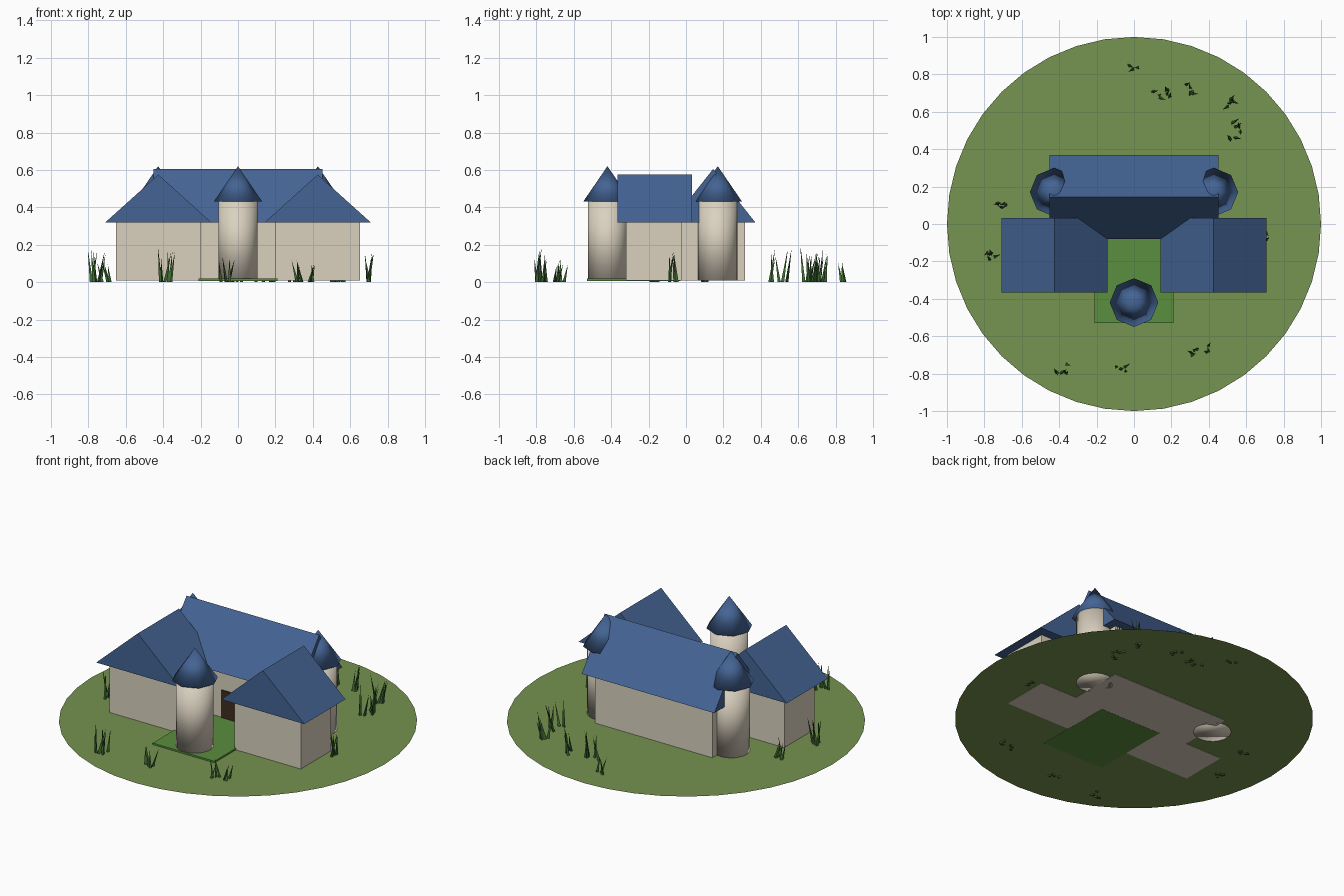
import bpy, bmesh, math, random
from mathutils import Vector

random.seed(4)
cube = bpy.data.objects.get("Cube")
if cube:
    bpy.data.objects.remove(cube, do_unlink=True)


def material(name, r, g, b):
    # sRGB 0-255 to linear
    lin = [((c / 255 + 0.055) / 1.055) ** 2.4 for c in (r, g, b)]
    m = bpy.data.materials.new(name)
    m.use_nodes = True
    m.diffuse_color = (*lin, 1)
    m.node_tree.nodes["Principled BSDF"].inputs["Base Color"].default_value = (*lin, 1)
    return m


MEADOW = material("meadow green", 118, 147, 80)
LAWN = material("lawn green", 90, 142, 62)
ROOF = material("slate blue", 68, 100, 148)
WALL = material("cream plaster", 218, 209, 191)
DOOR = material("dark wood", 64, 44, 30)
GRASS = material("grass green", 62, 106, 50)

FLOOR = 0.008
EAVE = 0.32


def finish(name, bm, mat, smooth=False):
    bmesh.ops.recalc_face_normals(bm, faces=bm.faces)
    for f in bm.faces:
        f.smooth = smooth
    me = bpy.data.meshes.new(name)
    bm.to_mesh(me)
    bm.free()
    me.materials.append(mat)
    ob = bpy.data.objects.new(name, me)
    bpy.context.collection.objects.link(ob)
    return ob


def box(name, lo, hi, mat):
    bm = bmesh.new()
    bmesh.ops.create_cube(bm, size=1)
    for v in bm.verts:
        v.co = [(a + b) / 2 + c * (b - a) for a, b, c in zip(lo, hi, v.co)]
    return finish(name, bm, mat)


def gable_roof(name, center, half_width, half_length, ridge, along_x):
    # closed triangular prism, extruded along its ridge
    bm = bmesh.new()
    profile = [(-half_width, EAVE), (half_width, EAVE), (0, ridge)]
    ends = []
    for s in (-half_length, half_length):
        ends.append([bm.verts.new((center[0] + (s if along_x else w),
                                   center[1] + (w if along_x else s), z))
                     for w, z in profile])
    for end in ends:
        bm.faces.new(end)
    for i in range(3):
        j = (i + 1) % 3
        bm.faces.new((ends[0][i], ends[0][j], ends[1][j], ends[1][i]))
    return finish(name, bm, ROOF)


def cone(name, x, y, z0, z1, r0, r1, sides, mat):
    bm = bmesh.new()
    bmesh.ops.create_cone(bm, cap_ends=True, segments=sides,
                          radius1=r0, radius2=r1, depth=z1 - z0)
    bmesh.ops.translate(bm, verts=bm.verts, vec=(x, y, (z0 + z1) / 2))
    return finish(name, bm, mat, smooth=True)


# Ground disc and lawn
bm = bmesh.new()
bmesh.ops.create_circle(bm, cap_ends=True, segments=40, radius=1)
bmesh.ops.translate(bm, verts=bm.verts, vec=(0, 0, 0.01))
finish("ground", bm, MEADOW)
box("lawn", (-0.21, -0.53, FLOOR - 0.001), (0.21, -0.03, 0.02), LAWN)

# Main hall with its door
box("hall_walls", (-0.4, -0.03, FLOOR), (0.4, 0.315, EAVE), WALL)
gable_roof("hall_roof", (0, 0.145), 0.225, 0.452, 0.605, True)
box("door", (-0.09, -0.036, 0.01), (0.09, -0.029, 0.19), DOOR)

# Mirrored wings and rear towers
for side, s in (("left", 1), ("right", -1)):
    xs = sorted((0.2 * s, 0.652 * s))
    box(side + "_wing_walls", (xs[0], -0.32, FLOOR), (xs[1], -0.025, EAVE), WALL)
    gable_roof(side + "_wing_roof", (0.426 * s, -0.167), 0.283, 0.2, 0.575, False)

# Towers with pointed caps
for name, x, y in (("front", 0, -0.42), ("left_rear", 0.427, 0.17), ("right_rear", -0.427, 0.17)):
    cone(name + "_tower", x, y, FLOOR, 0.435, 0.105, 0.105, 24, WALL)
    cone(name + "_tower_roof", x, y, 0.43, 0.62, 0.13, 0, 8, ROOF)

# Grass tufts: x, y, height, blades, spread
TUFTS = [
    (-0.39, -0.77, 0.2, 6, 0.035), (-0.07, -0.77, 0.15, 4, 0.025),
    (0.33, -0.69, 0.12, 4, 0.025), (0.4, -0.67, 0.13, 3, 0.02),
    (-0.71, 0.11, 0.15, 5, 0.03), (-0.77, -0.17, 0.18, 5, 0.025),
    (0.68, -0.07, 0.16, 5, 0.025), (0, 0.83, 0.12, 3, 0.03),
    (0.12, 0.7, 0.17, 3, 0.03), (0.19, 0.69, 0.18, 4, 0.035),
    (0.29, 0.72, 0.19, 5, 0.035), (0.51, 0.64, 0.2, 5, 0.025),
    (0.55, 0.51, 0.21, 4, 0.03), (0.53, 0.46, 0.19, 3, 0.02),
]
bm = bmesh.new()
for x, y, height, count, spread in TUFTS:
    for _ in range(count):
        off = Vector((random.uniform(-spread, spread), random.uniform(-spread, spread), 0))
        lean = Vector((random.uniform(-0.03, 0.04), random.uniform(-0.02, 0.03), 0))
        base = Vector((x, y, 0.002)) + off
        tip = bm.verts.new(base + lean + Vector((0, 0, height * random.uniform(0.6, 1))))
        turn = random.uniform(0, math.tau)
        ring = [bm.verts.new(base + 0.01 * Vector((math.cos(turn + k * math.tau / 3),
                                                   math.sin(turn + k * math.tau / 3), 0)))
                for k in range(3)]
        bm.faces.new(ring)
        for k in range(3):
            bm.faces.new((ring[k], ring[(k + 1) % 3], tip))
finish("grass_tufts", bm, GRASS)
